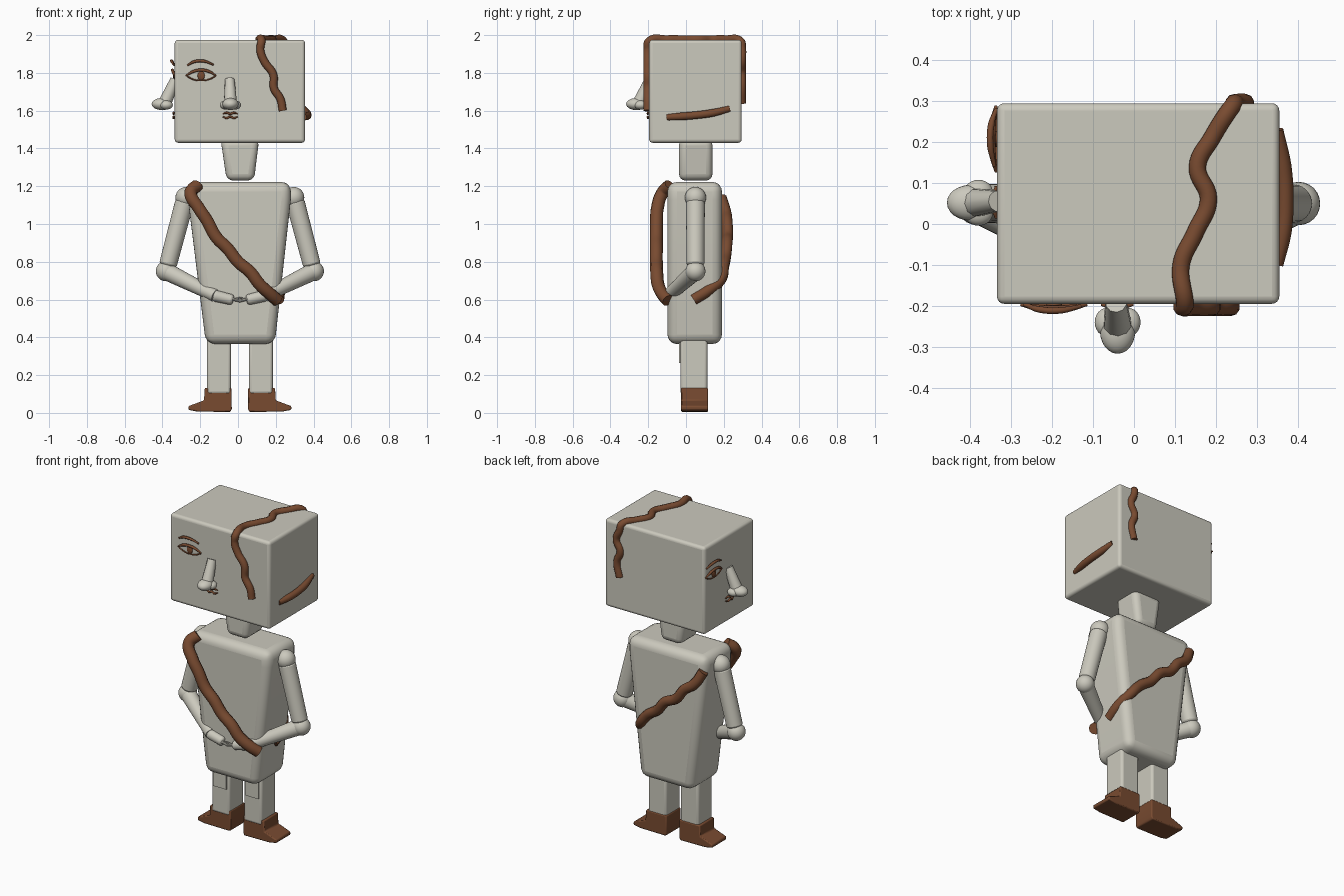
import bpy, bmesh
from math import pi, radians
from mathutils import Vector, Matrix

if "Cube" in bpy.data.objects:
    bpy.data.objects.remove(bpy.data.objects["Cube"], do_unlink=True)


def material(name, rgb):
    m = bpy.data.materials.new(name)
    m.use_nodes = True
    m.diffuse_color = (*rgb, 1)
    m.node_tree.nodes["Principled BSDF"].inputs["Base Color"].default_value = (*rgb, 1)
    return m


STONE = material("pale stone", (0.60, 0.585, 0.51))
BROWN = material("leather brown", (0.19, 0.07, 0.03))


def finish(name, mesh, mat, bevel=0, segments=4, angle=40):
    mesh.materials.clear()
    mesh.materials.append(mat)
    ob = bpy.data.objects.new(name, mesh)
    bpy.context.collection.objects.link(ob)
    if bevel:
        mod = ob.modifiers.new("round", "BEVEL")
        mod.width, mod.segments = bevel, segments
        mod.limit_method, mod.angle_limit = "ANGLE", radians(30)
    bpy.ops.object.select_all(action="DESELECT")
    ob.select_set(True)
    bpy.context.view_layer.objects.active = ob
    bpy.ops.object.shade_smooth_by_angle(angle=radians(angle))
    return ob


def from_bmesh(name, bm, mat, **kw):
    bmesh.ops.recalc_face_normals(bm, faces=bm.faces)
    mesh = bpy.data.meshes.new(name)
    bm.to_mesh(mesh)
    bm.free()
    return finish(name, mesh, mat, **kw)


def block(name, levels, y0, y1, mat, **kw):
    """Stack of rectangles, each level given as (z, x0, x1)."""
    bm = bmesh.new()
    rings = [[bm.verts.new(p) for p in
              ((a, y0, z), (b, y0, z), (b, y1, z), (a, y1, z))] for z, a, b in levels]
    for low, high in zip(rings, rings[1:]):
        for i in range(4):
            j = (i + 1) % 4
            bm.faces.new((low[i], low[j], high[j], high[i]))
    bm.faces.new(rings[0])
    bm.faces.new(rings[-1])
    return from_bmesh(name, bm, mat, **kw)


def prism(name, outline, y0, y1, mat, **kw):
    """Outline in x and z, extruded along y."""
    bm = bmesh.new()
    face = bm.faces.new([bm.verts.new((x, y0, z)) for x, z in outline])
    moved = bmesh.ops.extrude_face_region(bm, geom=[face])["geom"]
    bmesh.ops.translate(bm, vec=(0, y1 - y0, 0),
                        verts=[g for g in moved if isinstance(g, bmesh.types.BMVert)])
    return from_bmesh(name, bm, mat, **kw)


def ball(name, centre, size, mat=STONE):
    bm = bmesh.new()
    bmesh.ops.create_uvsphere(bm, u_segments=24, v_segments=14, radius=1)
    bmesh.ops.scale(bm, vec=size, verts=bm.verts)
    bmesh.ops.translate(bm, vec=centre, verts=bm.verts)
    return from_bmesh(name, bm, mat)


def rod(name, a, b, r1, r2, sides=24, mat=STONE, **kw):
    a, b = Vector(a), Vector(b)
    bm = bmesh.new()
    bmesh.ops.create_cone(bm, cap_ends=True, segments=sides, radius1=r1, radius2=r2,
                          depth=(b - a).length)
    turn = (b - a).to_track_quat("Z", "Y").to_matrix().to_4x4()
    bm.transform(Matrix.Translation((a + b) / 2) @ turn)
    return from_bmesh(name, bm, mat, **kw)


def tube(name, points, radius, mat=BROWN, taper=1.0):
    """Round strand through the points, with capped ends."""
    curve = bpy.data.curves.new(name + " path", "CURVE")
    curve.dimensions = "3D"
    curve.bevel_depth, curve.bevel_resolution = radius, 3
    curve.use_fill_caps, curve.resolution_u = True, 8
    line = curve.splines.new("BEZIER")
    line.bezier_points.add(len(points) - 1)
    for p, co in zip(line.bezier_points, points):
        p.co = co
        p.handle_left_type = p.handle_right_type = "AUTO"
    line.bezier_points[0].radius = line.bezier_points[-1].radius = taper
    temp = bpy.data.objects.new(name + " path", curve)
    bpy.context.collection.objects.link(temp)
    graph = bpy.context.evaluated_depsgraph_get()
    mesh = bpy.data.meshes.new_from_object(temp.evaluated_get(graph))
    bpy.data.objects.remove(temp, do_unlink=True)
    mesh.name = name
    return finish(name, mesh, mat, angle=50)


# Head, neck and torso
block("head", [(1.43, -0.335, 0.355), (1.975, -0.335, 0.355)], -0.195, 0.295, STONE, bevel=0.018)
block("neck", [(1.23, -0.06, 0.085), (1.45, -0.092, 0.112)], -0.037, 0.14, STONE, bevel=0.035)
block("torso", [(0.365, -0.17, 0.195), (1.13, -0.265, 0.28), (1.222, -0.265, 0.28)],
      -0.098, 0.19, STONE, bevel=0.05, segments=5)

# Arms, legs and shoes, mirrored about the body's middle
MID = 0.01
for side, s in (("left", 1), ("right", -1)):
    def at(x, y, z):
        return (MID + s * x, y, z)
    shoulder, elbow = at(0.285, 0.05, 1.14), at(0.392, 0.05, 0.75)
    wrist = at(0.13, -0.095, 0.62)
    ball(side + "_shoulder", shoulder, (0.056,) * 3)
    rod(side + "_upper_arm", at(0.292, 0.05, 1.12), at(0.382, 0.05, 0.78), 0.05, 0.047,
        bevel=0.012, segments=2)
    ball(side + "_elbow", elbow, (0.053,) * 3)
    rod(side + "_forearm", elbow, wrist, 0.047, 0.034)
    rod(side + "_hand", at(0.14, -0.1, 0.622), at(0.035, -0.105, 0.597), 0.031, 0.028,
        bevel=0.014, segments=3)
    rod(side + "_finger", at(0.04, -0.12, 0.603), at(-0.005, -0.12, 0.59), 0.008, 0.006, 8)
    rod(side + "_thumb", at(0.03, -0.115, 0.6), at(0.0, -0.12, 0.61), 0.006, 0.004, 8)

    x0, x1 = sorted((MID + s * 0.048, MID + s * 0.174))
    block(side + "_leg", [(0.1, x0, x1), (0.42, x0, x1)], -0.03, 0.113, STONE, bevel=0.015)
    block(side + "_leg_patch", [(0.265, x0 + 0.018, x1 - 0.018), (0.37, x0 + 0.018, x1 - 0.018)],
          -0.037, -0.029, STONE)
    shoe = [(0.044, 0.132), (0.186, 0.132), (0.19, 0.066), (0.272, 0.036),
            (0.272, 0.016), (0.225, 0.007), (0.05, 0.005), (0.043, 0.02)]
    prism(side + "_shoe", [(MID + s * x, z) for x, z in shoe], -0.026, 0.117, BROWN,
          bevel=0.006, segments=2)


# A face of one eye, nose and lips
def face(prefix):
    y = -0.197
    parts = [
        tube(prefix + "_eyebrow", [(-0.268, y, 1.84), (-0.23, y - 0.012, 1.86),
             (-0.18, y - 0.014, 1.862), (-0.13, y - 0.004, 1.843)], 0.008, taper=0.6),
        tube(prefix + "_upper_lid", [(-0.276, y, 1.785), (-0.235, y - 0.008, 1.808),
             (-0.195, y - 0.01, 1.815), (-0.155, y - 0.008, 1.808), (-0.116, y, 1.785)],
             0.008, taper=0.5),
        tube(prefix + "_lower_lid", [(-0.27, y, 1.782), (-0.235, y, 1.765),
             (-0.195, y, 1.76), (-0.155, y, 1.765), (-0.12, y, 1.782)], 0.004),
        ball(prefix + "_iris", (-0.195, y, 1.785), (0.019, 0.007, 0.024), BROWN),
        rod(prefix + "_nose_bridge", (-0.044, -0.192, 1.765), (-0.04, -0.25, 1.635),
            0.026, 0.036, 10),
        ball(prefix + "_nose_tip", (-0.04, -0.262, 1.635), (0.043, 0.055, 0.032)),
    ]
    for x in (-0.066, -0.014):
        parts.append(ball(prefix + "_nostril", (x, -0.24, 1.63), (0.03, 0.035, 0.024)))
    for label, z, dip in (("upper", 1.583, 0.006), ("lower", 1.568, -0.007)):
        parts.append(tube(prefix + "_%s_lip" % label, [
            (-0.08, y, z), (-0.06, y - 0.004, z + dip), (-0.041, y - 0.005, z),
            (-0.022, y - 0.004, z + dip), (-0.002, y, z)], 0.006, taper=0.5))
    return parts


face("front")
to_side = Matrix.Translation((-0.14, 0.012, 0)) @ Matrix.Rotation(-pi / 2, 4, "Z")
for part in face("side"):
    part.data.transform(to_side)

# Wavy strand over the head, front to back
front = [(0.237, 1.60), (0.225, 1.66), (0.19, 1.72), (0.187, 1.79), (0.14, 1.86), (0.118, 1.92)]
top = [(0.115, -0.1), (0.15, -0.02), (0.182, 0.06), (0.155, 0.14), (0.19, 0.21)]
back = [(0.25, 1.93), (0.272, 1.87), (0.245, 1.80), (0.268, 1.73), (0.25, 1.64)]
tube("head_strand",
     [(x, -0.203, z) for x, z in front] + [(0.124, -0.195, 1.968)]
     + [(x, y, 1.977) for x, y in top] + [(0.24, 0.288, 1.968)]
     + [(x, 0.296, z) for x, z in back], 0.022)

# Curved strand on the side of the head
tube("side_strand", [(0.348, -0.1, 1.565), (0.364, -0.02, 1.57), (0.369, 0.06, 1.577),
                     (0.364, 0.14, 1.588), (0.348, 0.23, 1.61)], 0.021, taper=0.8)

# Sash across the chest and back
tube("front_sash", [(-0.215, -0.085, 1.205), (-0.25, -0.125, 1.165), (-0.205, -0.152, 1.08),
                    (-0.165, -0.156, 1.02), (-0.115, -0.157, 0.93), (-0.055, -0.157, 0.87),
                    (0.0, -0.157, 0.80), (0.065, -0.155, 0.745), (0.115, -0.148, 0.68),
                    (0.17, -0.125, 0.63), (0.21, -0.095, 0.595)], 0.034)
tube("back_sash", [(-0.25, 0.185, 1.14), (-0.205, 0.21, 1.06), (-0.14, 0.217, 1.01),
                   (-0.085, 0.22, 0.94), (-0.01, 0.217, 0.90), (0.05, 0.21, 0.83),
                   (0.12, 0.2, 0.78), (0.18, 0.185, 0.71), (0.215, 0.12, 0.65),
                   (0.215, 0.04, 0.60)], 0.03)
